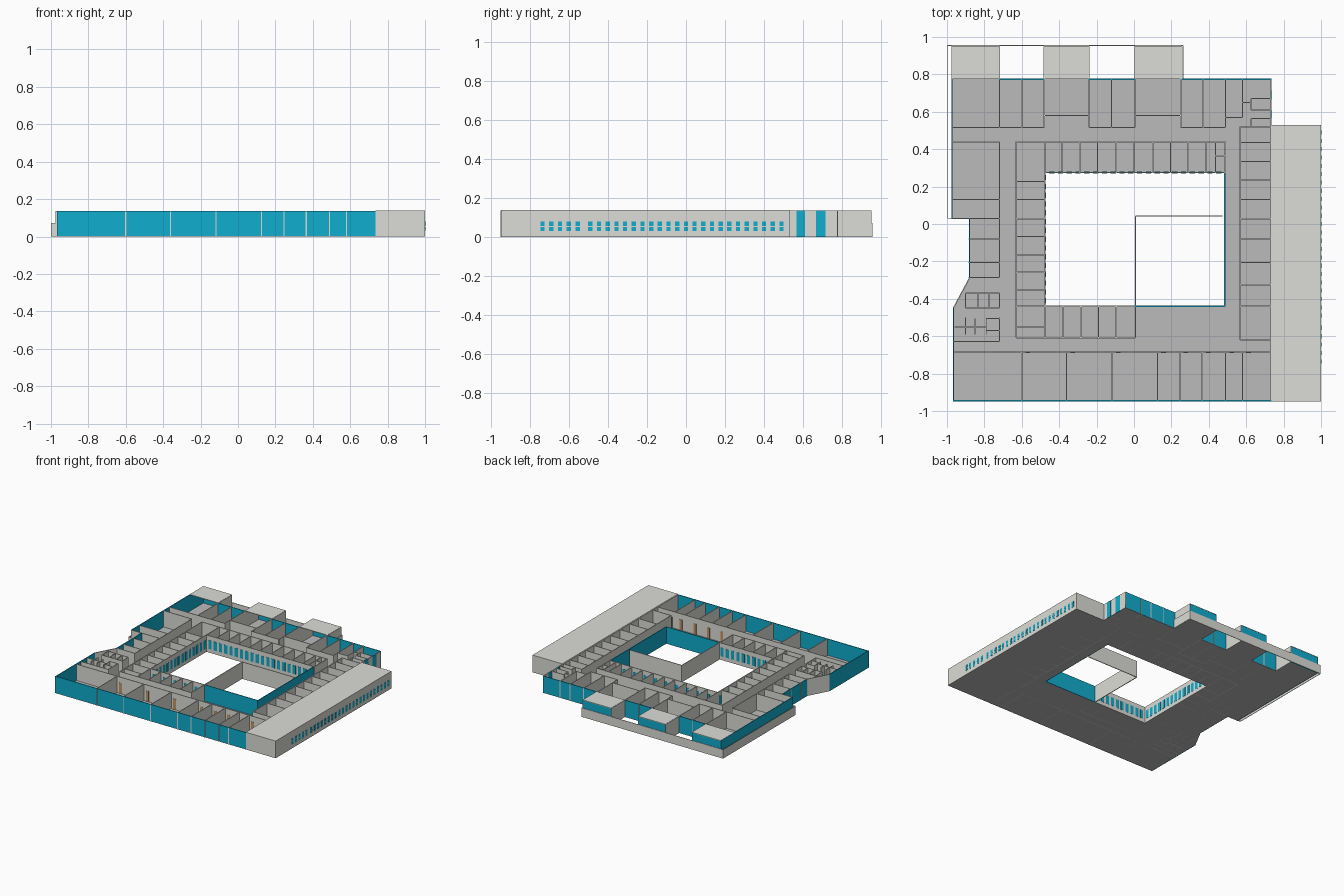
import bpy, bmesh
from math import atan2
from mathutils import Matrix, Vector

H, T = 0.136, 0.006        # wall height and thickness


def material(name, rgb):
    m = bpy.data.materials.new(name)
    m.diffuse_color = (*rgb, 1)
    return m


GLASS = material("blue_glass", (0.005, 0.42, 0.62))
PALE = material("pale_grey", (0.72, 0.72, 0.68))
FLOOR = material("floor_grey", (0.5, 0.5, 0.5))
WOOD = material("door_wood", (0.55, 0.3, 0.12))


def finish(name, bm, mat=None):
    bmesh.ops.recalc_face_normals(bm, faces=bm.faces)
    me = bpy.data.meshes.new(name)
    bm.to_mesh(me)
    bm.free()
    ob = bpy.data.objects.new(name, me)
    bpy.context.collection.objects.link(ob)
    if mat:
        me.materials.append(mat)
    return ob


def walls(name, segments, mat=PALE, z0=0.0, z1=H, t=T):
    """Upright slabs along (x0, y0, x1, y1) segments, all in one object."""
    bm = bmesh.new()
    for x0, y0, x1, y1 in segments:
        d = Vector((x1 - x0, y1 - y0, 0))
        mx = (Matrix.Translation(((x0 + x1) / 2, (y0 + y1) / 2, (z0 + z1) / 2))
              @ Matrix.Rotation(atan2(d.y, d.x), 4, 'Z')
              @ Matrix.Diagonal((d.length, t, z1 - z0, 1)))
        bmesh.ops.create_cube(bm, size=1, matrix=mx)
    return finish(name, bm, mat)


def slab(name, x0, y0, x1, y1, z0, z1, mat=PALE):
    return walls(name, [(x0, (y0 + y1) / 2, x1, (y0 + y1) / 2)], mat, z0, z1, y1 - y0)


def across(xs, y0, y1):
    return [(x, y0, x, y1) for x in xs]


def along(ys, x0, x1):
    return [(x0, y, x1, y) for y in ys]


def path(pts):
    return [(*a, *b) for a, b in zip(pts, pts[1:])]


# Floor plate with courtyard opening
outer = [(-0.968, -0.948), (1, -0.948), (1, 0.53), (0.735, 0.53), (0.735, 0.777),
         (0.255, 0.777), (0.255, 0.952), (0.005, 0.952), (0.005, 0.777), (-0.24, 0.777),
         (-0.24, 0.952), (-0.48, 0.952), (-0.48, 0.777), (-0.72, 0.777), (-0.72, 0.95),
         (-0.975, 0.95), (-0.975, 0.03), (-0.882, 0.03), (-0.882, -0.29), (-0.968, -0.45)]
court = [(-0.475, -0.44), (0.485, -0.44), (0.485, 0.275), (-0.475, 0.275)]
bm = bmesh.new()
for loop in (outer, court):
    vs = [bm.verts.new((x, y, 0)) for x, y in loop]
    for i, v in enumerate(vs):
        bm.edges.new((v, vs[i - 1]))
bmesh.ops.triangle_fill(bm, edges=bm.edges[:], use_beauty=True)
ext = bmesh.ops.extrude_face_region(bm, geom=bm.faces[:])
for v in ext["geom"]:
    if isinstance(v, bmesh.types.BMVert):
        v.co.z = 0.004
finish("floor_plate", bm, FLOOR)

# Roofed side hall on the right, with its windows
walls("side_hall_walls", [(0.735, -0.945, 0.997, -0.945), (0.997, -0.948, 0.997, 0.53),
                          (0.997, 0.527, 0.735, 0.527)], z1=0.138)
slab("side_hall_roof", 0.735, -0.948, 1.0, 0.53, 0.134, 0.139)
ys = [-0.735 + 0.045 * i for i in range(5)] + [-0.49 + 0.0445 * i for i in range(23)]
for row, (a, b) in enumerate([(0.032, 0.052), (0.057, 0.08)]):
    walls(f"side_hall_windows_{row + 1}",
          [(0.997, y - 0.011, 0.997, y + 0.011) for y in ys], GLASS, a, b, T + 0.003)

# Glazed outer facades
walls("front_glazing", [(-0.968, -0.945, 0.735, -0.945)], GLASS)
walls("left_glazing", [(-0.966, -0.948, -0.966, -0.45), (-0.88, -0.29, -0.88, 0.03),
                       (-0.973, 0.03, -0.973, 0.95)], GLASS)
walls("back_glazing", [(-0.72, 0.774, -0.48, 0.774), (-0.24, 0.774, 0.005, 0.774),
                       (0.255, 0.774, 0.735, 0.774)], GLASS)
walls("slanted_wall", [(-0.966, -0.45, -0.88, -0.29), (-0.88, 0.03, -0.975, 0.03)])
walls("right_wall", [(0.732, -0.945, 0.732, 0.777)])
walls("right_wall_windows", [(0.732, 0.565, 0.732, 0.61), (0.732, 0.665, 0.732, 0.715)],
      GLASS, t=T + 0.003)

# Three projecting back bays with roofs
for i, (a, b) in enumerate([(-0.975, -0.72), (-0.48, -0.24), (0.005, 0.255)]):
    walls(f"bay_{i + 1}_glazing", [(a, 0.947, b, 0.947)], GLASS)
    walls(f"bay_{i + 1}_sides", across([a, b] if i else [b], 0.774, 0.95))
    slab(f"bay_{i + 1}_roof", a, 0.775, b, 0.951, 0.132, 0.137)

# Low balcony parapet around the back left
walls("balcony_parapet", path([(-0.9, 0.031), (-0.998, 0.031), (-0.998, 0.954),
                               (0.263, 0.954), (0.263, 0.776)]), z1=0.072, t=0.004)

# South wing rooms
south_x = [-0.60, -0.36, -0.117, 0.125, 0.245, 0.365, 0.49, 0.58]
walls("south_partitions", across(south_x, -0.95, -0.685) + [(-0.968, -0.685, 0.735, -0.685)])
walls("south_doors", [(x + 0.02, -0.685, x + 0.045, -0.685) for x in south_x],
      WOOD, z1=0.09, t=T + 0.003)

# North wing rooms
walls("north_partitions",
      across([-0.72, -0.6, -0.48, -0.24, -0.12, 0.005, 0.25, 0.37, 0.49], 0.515, 0.779)
      + across([0.58], 0.57, 0.779)
      + [(-0.975, 0.515, -0.48, 0.515), (-0.48, 0.58, -0.24, 0.58), (-0.24, 0.515, 0.005, 0.515),
         (0.005, 0.58, 0.25, 0.58), (0.25, 0.515, 0.49, 0.515), (0.49, 0.57, 0.58, 0.57),
         (0.625, 0.565, 0.735, 0.565), (0.625, 0.52, 0.625, 0.565), (0.625, 0.61, 0.735, 0.61),
         (0.625, 0.61, 0.625, 0.67), (0.58, 0.65, 0.625, 0.65), (0.625, 0.67, 0.735, 0.67)])

# East wing rooms
walls("east_partitions",
      along([0.518, 0.435, 0.335, 0.235, 0.13, 0.028, -0.08, -0.205, -0.325, -0.44, -0.62], 0.567, 0.735)
      + [(0.567, -0.62, 0.567, 0.52)])

# West wing rooms
walls("west_partitions",
      along([0.44, 0.13, 0.03], -0.975, -0.72) + along([-0.08, -0.205, -0.287], -0.884, -0.72)
      + [(-0.72, -0.287, -0.72, 0.44)])

# Washroom cubicles at the west corner
walls("washroom_partitions",
      along([-0.37, -0.45], -0.9, -0.72) + across([-0.9, -0.835, -0.775, -0.72], -0.45, -0.37)
      + [(-0.968, -0.628, -0.72, -0.628), (-0.72, -0.628, -0.72, -0.5), (-0.79, -0.505, -0.72, -0.505),
         (-0.79, -0.59, -0.79, -0.505), (-0.85, -0.59, -0.85, -0.505), (-0.96, -0.55, -0.79, -0.55),
         (-0.79, -0.57, -0.72, -0.57), (-0.9, -0.59, -0.9, -0.5)], t=0.005)

# Inner ring rooms around the courtyard
walls("inner_ring_corridor_walls",
      path([(0.005, -0.608), (-0.63, -0.608), (-0.63, 0.44), (0.488, 0.44), (0.488, 0.275)]))
walls("inner_south_partitions", across([-0.475, -0.38, -0.285, -0.19, -0.095], -0.608, -0.44))
walls("inner_west_partitions",
      along([-0.55, -0.44, -0.352, -0.258, -0.165, -0.067, 0.028, 0.13, 0.228], -0.63, -0.475))
walls("inner_north_partitions",
      across([-0.475, -0.385, -0.29, -0.195, -0.095, 0, 0.1, 0.195, 0.29, 0.385, 0.435], 0.275, 0.44)
      + [(0.435, 0.365, 0.488, 0.365)])

# Courtyard walls, windows and glazed corridor sides
walls("courtyard_walls", [(0.005, -0.44, -0.475, -0.44), (-0.475, -0.44, -0.475, 0.275),
                          (-0.475, 0.275, 0.488, 0.275)])
wx = [-0.44 + 0.047 * i for i in range(20)]
wins = [(x - 0.014, 0.275, x + 0.014, 0.275) for x in wx]
wins += [(x - 0.014, -0.44, x + 0.014, -0.44) for x in wx[:10]]
wins += [(-0.475, y - 0.014, -0.475, y + 0.014) for y in (-0.41 + 0.047 * i for i in range(15))]
walls("courtyard_windows", wins, GLASS, 0.03, 0.1, T + 0.003)
walls("courtyard_glazing", [(0.005, -0.44, 0.485, -0.44), (0.485, -0.44, 0.485, 0.275)], GLASS)
walls("courtyard_screen_wall", path([(0.008, -0.61), (0.008, 0.042), (0.472, 0.042)]))
